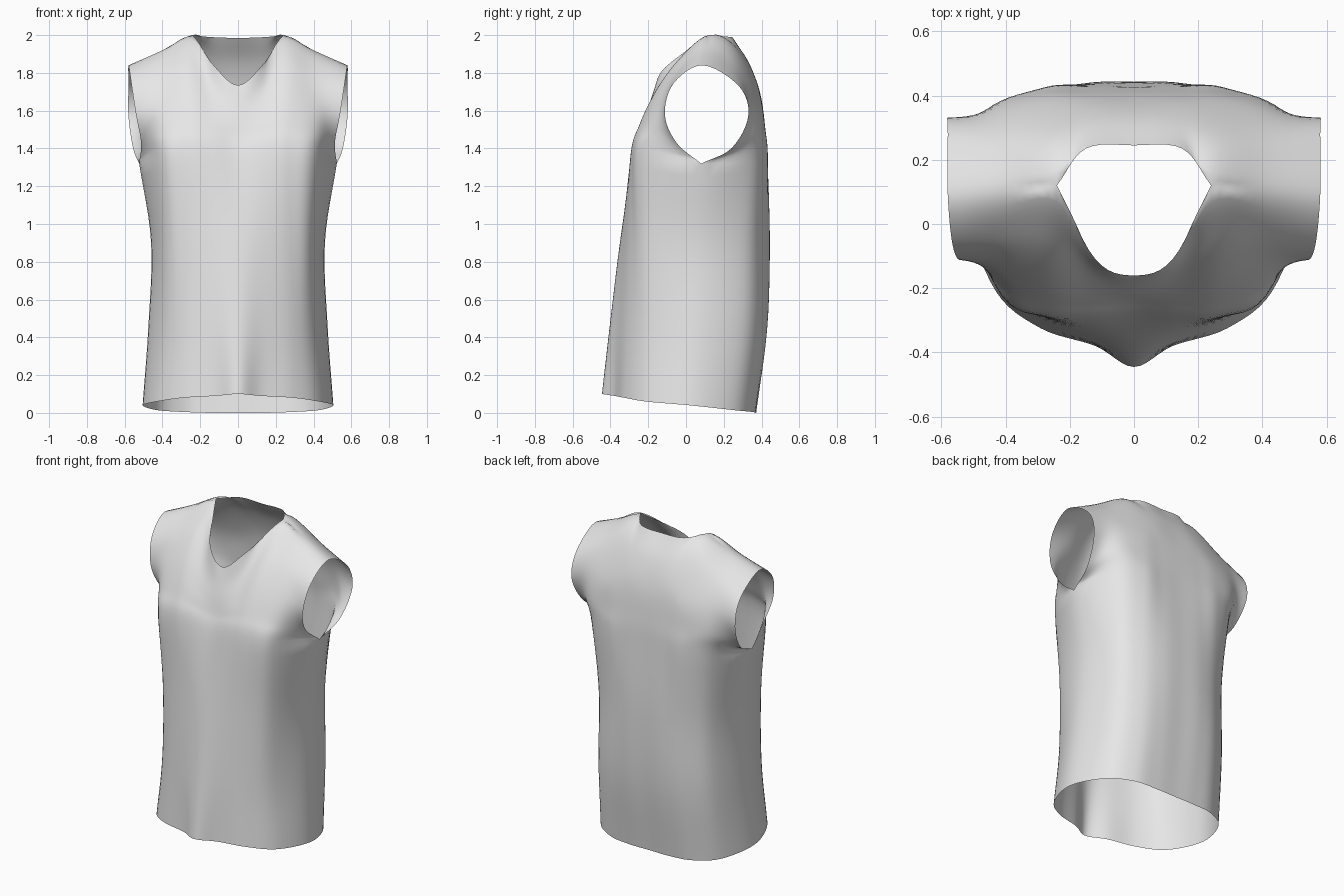
import bpy, bmesh
from mathutils import Vector

cube = bpy.data.objects.get("Cube")
if cube:
    bpy.data.objects.remove(cube, do_unlink=True)

ARMPIT = 3      # guide index where the side seam ends and the armhole starts
NECK = 2        # guide number that ends at the neck corner
STEPS = 6       # samples between guide points

# Side seam shared by both panels, hem to armpit
seam = [(.505, .02, .04), (.475, .05, .45), (.46, .07, .9), (.523, .08, 1.32)]
# Shoulder seam: neck corner, middle, tip
neck_corner, shoulder_mid, shoulder_tip = (.24, .12, 2), (.41, .1, 1.915), (.58, .09, 1.84)

# Guide lines run from hem to top, ordered from the centre outwards
front_guides = [
    [(0, -.445, .1), (0, -.405, .45), (0, -.35, .9), (0, -.285, 1.33),
     (0, -.245, 1.47), (0, -.22, 1.56), (0, -.19, 1.65), (0, -.16, 1.735)],
    [(.12, -.38, .09), (.13, -.365, .45), (.13, -.335, .9), (.14, -.292, 1.36),
     (.14, -.25, 1.5), (.135, -.205, 1.6), (.125, -.15, 1.71), (.12, -.11, 1.83)],
    [(.29, -.325, .08), (.29, -.3, .45), (.28, -.29, .9), (.27, -.287, 1.36),
     (.27, -.24, 1.53), (.265, -.15, 1.72), (.255, -.03, 1.88), neck_corner],
    [(.43, -.21, .06), (.4, -.19, .45), (.39, -.2, .9), (.41, -.225, 1.35),
     (.42, -.19, 1.5), (.42, -.13, 1.66), (.41, -.04, 1.81), shoulder_mid],
    seam + [(.513, -.05, 1.43), (.54, -.112, 1.58), (.565, -.065, 1.745), shoulder_tip],
]
back_guides = [
    [(0, .37, 0), (0, .428, .45), (0, .443, .9), (0, .43, 1.33),
     (0, .42, 1.5), (0, .395, 1.68), (0, .335, 1.85), (0, .245, 1.985)],
    [(.14, .37, 0), (.14, .428, .45), (.14, .44, .9), (.14, .432, 1.33),
     (.14, .42, 1.5), (.14, .39, 1.7), (.14, .325, 1.86), (.15, .235, 1.99)],
    [(.29, .35, .005), (.28, .4, .45), (.28, .405, .9), (.28, .425, 1.33),
     (.28, .415, 1.5), (.27, .38, 1.69), (.25, .26, 1.93), neck_corner],
    [(.43, .25, .015), (.41, .3, .45), (.4, .31, .9), (.43, .34, 1.33),
     (.44, .37, 1.5), (.43, .345, 1.68), (.42, .25, 1.84), shoulder_mid],
    seam + [(.555, .24, 1.4), (.58, .33, 1.57), (.58, .28, 1.73), shoulder_tip],
]


def spline(points, before=None, after=None):
    """Smooth curve through the points; neighbours beyond the ends set the end slopes."""
    p = [Vector(q) for q in points]
    first = Vector(before) if before else 2 * p[0] - p[1]
    last = Vector(after) if after else 2 * p[-1] - p[-2]
    p = [first] + p + [last]
    out = []
    for a, b, c, d in zip(p, p[1:], p[2:], p[3:]):
        for k in range(STEPS):
            t = k / STEPS
            out.append(b + (c - a) * t / 2 + (2 * a - 5 * b + 4 * c - d) * t**2 / 2
                       + (3 * b - a - 3 * c + d) * t**3 / 2)
    return out + [p[-2]]


def smooth_guides(guides, other):
    """Sample the guides, keeping the armpit corner and running over the shoulder."""
    lines = []
    for n, (g, o) in enumerate(zip(guides, other)):
        over = o[-2] if n >= NECK else None
        if n == len(guides) - 1:
            lower, upper = spline(g[:ARMPIT + 1]), spline(g[ARMPIT:], after=over)
            lines.append(lower[:-1] + upper)
        else:
            lines.append(spline(g, after=over))
    return lines


def panel_rows(lines, other):
    """Cross rows from the centre line out to the side seam or armhole."""
    rows = []
    for r, row in enumerate(zip(*lines)):
        mirrored = row[1] * 1
        mirrored.x = -mirrored.x
        if r == len(lines[0]) - 1:      # neck edge and shoulder seam meet at a corner
            rows.append(spline(row[:NECK + 1], before=mirrored)[:-1] + spline(row[NECK:]))
        else:
            beyond = other[-2][r] if r <= ARMPIT * STEPS else None
            rows.append(spline(row, before=mirrored, after=beyond))
    return rows


def add_panel(bm, rows, flip):
    grid = [[bm.verts.new(p) for p in row] for row in rows]
    for low, high in zip(grid, grid[1:]):
        for i in range(len(low) - 1):
            quad = [low[i], low[i + 1], high[i + 1], high[i]]
            bm.faces.new(quad[::-1] if flip else quad)


# Half of the garment, welded along the side and shoulder seams
front = smooth_guides(front_guides, back_guides)
back = smooth_guides(back_guides, front_guides)
bm = bmesh.new()
add_panel(bm, panel_rows(front, back), False)
add_panel(bm, panel_rows(back, front), True)
bmesh.ops.remove_doubles(bm, verts=bm.verts, dist=.0005)
mesh = bpy.data.meshes.new("sleeveless_top")
bm.to_mesh(mesh)
bm.free()

top = bpy.data.objects.new("sleeveless_top", mesh)
bpy.context.collection.objects.link(top)
mirror = top.modifiers.new("mirror", 'MIRROR')
mirror.use_clip = True

# Plain cloth
cloth = bpy.data.materials.new("light_grey_cloth")
cloth.use_nodes = True
colour = (.8, .8, .8, 1)
cloth.diffuse_color = colour
cloth.node_tree.nodes["Principled BSDF"].inputs["Base Color"].default_value = colour
mesh.materials.append(cloth)
mesh.shade_smooth()
